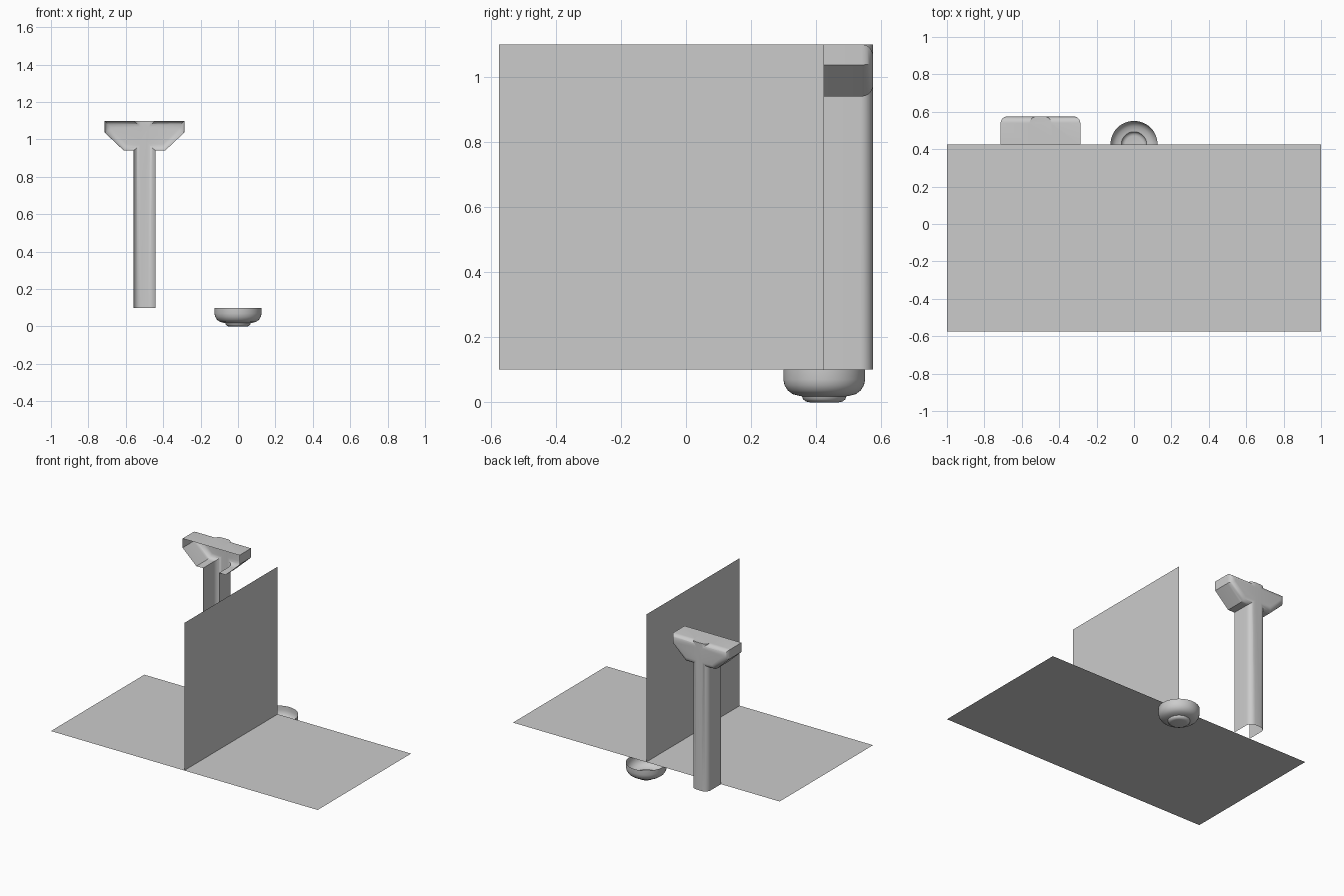
import bpy, bmesh, math
from mathutils import Vector

if "Cube" in bpy.data.objects:
    bpy.data.objects.remove(bpy.data.objects["Cube"])

FRONT, BACK = 0.425, 0.575
FLOOR, TOP = 0.1, 1.1
PX = -0.5  # pillar centre


def make(name, bm):
    me = bpy.data.meshes.new(name)
    bm.to_mesh(me)
    bm.free()
    ob = bpy.data.objects.new(name, me)
    bpy.context.collection.objects.link(ob)
    return ob


def smooth(ob, angle=35):
    bpy.ops.object.select_all(action='DESELECT')
    ob.select_set(True)
    bpy.context.view_layer.objects.active = ob
    bpy.ops.object.shade_smooth_by_angle(angle=math.radians(angle))


def quad(name, pts):
    bm = bmesh.new()
    bm.faces.new([bm.verts.new(p) for p in pts])
    return make(name, bm)


def prism(name, outline, pick, radius):
    """Extrude an x/z outline from front to back and round the picked edges."""
    bm = bmesh.new()
    f = bm.faces.new([bm.verts.new((PX + x, FRONT, z)) for x, z in outline])
    new = bmesh.ops.extrude_face_region(bm, geom=[f], use_keep_orig=False)
    verts = [v for v in new['geom'] if isinstance(v, bmesh.types.BMVert)]
    bmesh.ops.translate(bm, verts=verts, vec=(0, BACK - FRONT, 0))
    if not any(abs(g.calc_center_median().y - FRONT) < 1e-5 for g in bm.faces):
        bmesh.ops.holes_fill(bm, edges=bm.edges[:])
    bmesh.ops.recalc_face_normals(bm, faces=bm.faces[:])
    edges = [e for e in bm.edges if pick(*[v.co for v in e.verts])]
    bmesh.ops.bevel(bm, geom=edges, offset=radius, segments=6, profile=0.5,
                    affect='EDGES', clamp_overlap=True)
    bmesh.ops.recalc_face_normals(bm, faces=bm.faces[:])
    return make(name, bm)


def at_back(a, b):
    return min(a.y, b.y) > BACK - 1e-4


# Floor and dividing wall
quad("floor_panel", [(-1, -BACK, FLOOR), (1, -BACK, FLOOR),
                     (1, FRONT, FLOOR), (-1, FRONT, FLOOR)])
quad("divider_panel", [(0, -BACK, FLOOR), (0, FRONT, FLOOR),
                       (0, FRONT, TOP), (0, -BACK, TOP)])

# Pillar shaft with rounded back corners
pillar = prism("pillar", [(-0.06, FLOOR), (0.06, FLOOR), (0.06, TOP), (-0.06, TOP)],
               lambda a, b: at_back(a, b) and abs(a.z - b.z) > 0.5, 0.04)

# Flared capital with a rounded back rim
right = [(0.11, 0.94), (0.213, 1.037), (0.213, TOP)]
capital = prism("capital_helper", right + [(-x, z) for x, z in reversed(right)],
                at_back, 0.035)

# Join into one shell, open at the front and underneath
mod = pillar.modifiers.new("join", 'BOOLEAN')
mod.operation, mod.solver, mod.object = 'UNION', 'EXACT', capital
bpy.context.view_layer.objects.active = pillar
bpy.ops.object.modifier_apply(modifier=mod.name)
bpy.data.objects.remove(capital)
bm = bmesh.new()
bm.from_mesh(pillar.data)
openings = [f for f in bm.faces
            if all(abs(v.co.y - FRONT) < 1e-4 for v in f.verts)
            or all(abs(v.co.z - FLOOR) < 1e-4 for v in f.verts)]
bmesh.ops.delete(bm, geom=openings, context='FACES')
bm.to_mesh(pillar.data)
bm.free()
smooth(pillar)

# Open bowl foot: a lathed shell with a small stepped base
profile = [(0.126, 0.1), (0.126, 0.07), (0.122, 0.052), (0.112, 0.036),
           (0.097, 0.025), (0.078, 0.02), (0.068, 0.018), (0.065, 0.009),
           (0.056, 0.002), (0.046, 0.0), (0.0, 0.0)]
bm = bmesh.new()
vs = [bm.verts.new((r, 0, z)) for r, z in profile]
es = [bm.edges.new(p) for p in zip(vs, vs[1:])]
bmesh.ops.spin(bm, geom=vs + es, cent=(0, 0, 0), axis=(0, 0, 1),
               angle=2 * math.pi, steps=48, use_duplicate=False)
bmesh.ops.remove_doubles(bm, verts=bm.verts[:], dist=1e-4)
bmesh.ops.translate(bm, verts=bm.verts[:], vec=Vector((0, FRONT, 0)))
bmesh.ops.recalc_face_normals(bm, faces=bm.faces[:])
smooth(make("bowl", bm), 45)
